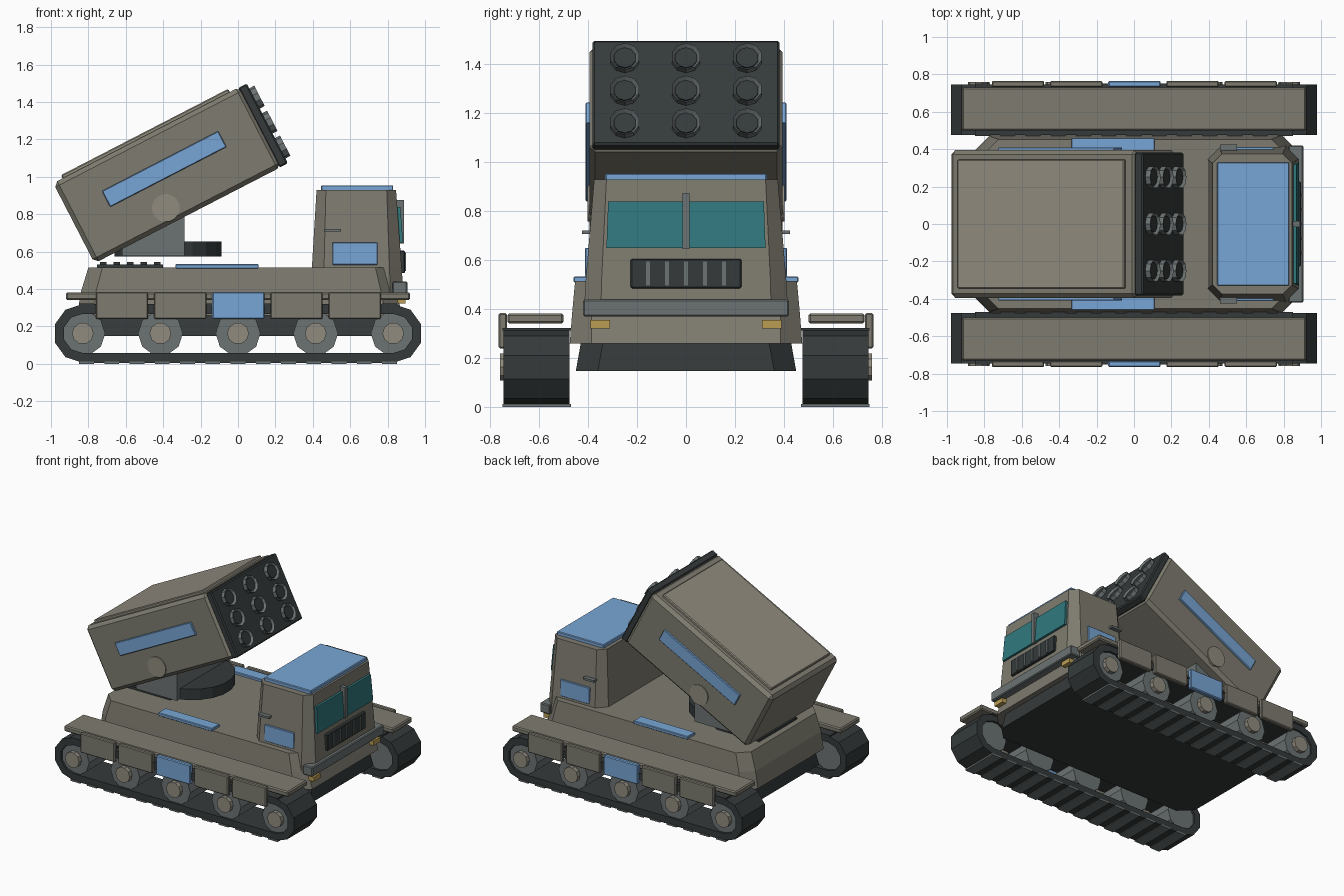
import bpy, bmesh
from math import pi, cos, sin, radians
from mathutils import Matrix, Vector

if "Cube" in bpy.data.objects:
    bpy.data.objects.remove(bpy.data.objects["Cube"])


def mat(name, rgb):
    m = bpy.data.materials.new(name)
    m.diffuse_color = (*rgb, 1)
    m.use_nodes = True
    m.node_tree.nodes["Principled BSDF"].inputs["Base Color"].default_value = m.diffuse_color
    return m


TAN = mat("tan_paint", (0.21, 0.20, 0.16))
LIGHT = mat("light_tan", (0.28, 0.26, 0.21))
DARK = mat("dark_rubber", (0.035, 0.042, 0.042))
GREY = mat("grey_metal", (0.15, 0.17, 0.17))
BLUE = mat("blue_paint", (0.19, 0.38, 0.67))
TEAL = mat("teal_glass", (0.03, 0.19, 0.21))
YELLOW = mat("yellow_lamp", (0.5, 0.34, 0.09))


def finish(bm, name, m, M=None, bevel=0.0):
    if bevel:
        bmesh.ops.bevel(bm, geom=bm.edges[:], offset=bevel, segments=1, affect='EDGES')
    if M:
        bm.transform(M)
    bmesh.ops.recalc_face_normals(bm, faces=bm.faces[:])
    me = bpy.data.meshes.new(name)
    bm.to_mesh(me)
    bm.free()
    me.materials.append(m)
    ob = bpy.data.objects.new(name, me)
    bpy.context.collection.objects.link(ob)
    return ob


def box(name, m, x, y, z, bevel=0.0, M=None):
    """Box from (min, max) pairs."""
    bm = bmesh.new()
    bmesh.ops.create_cube(bm, size=1)
    lo, hi = Vector((x[0], y[0], z[0])), Vector((x[1], y[1], z[1]))
    size, mid = hi - lo, (hi + lo) / 2
    for v in bm.verts:
        v.co = Vector([v.co[i] * size[i] + mid[i] for i in range(3)])
    return finish(bm, name, m, M, bevel)


def side(s, a, b):
    return tuple(sorted((s * a, s * b)))


def cyl(name, m, loc, r, depth, axis, n=10, M=None, r2=None):
    bm = bmesh.new()
    bmesh.ops.create_cone(bm, cap_ends=True, segments=n, radius1=r,
                          radius2=r if r2 is None else r2, depth=depth)
    rot = {'X': Matrix.Rotation(pi / 2, 4, 'Y'), 'Y': Matrix.Rotation(pi / 2, 4, 'X'),
           'Z': Matrix.Identity(4)}[axis]
    T = Matrix.Translation(loc) @ rot @ Matrix.Rotation(pi / n, 4, 'Z')
    return finish(bm, name, m, M @ T if M else T)


def loft(name, m, loops):
    """Skin equal-length vertex loops and cap both ends."""
    bm = bmesh.new()
    rows = [[bm.verts.new(p) for p in lp] for lp in loops]
    n = len(rows[0])
    for a, b in zip(rows, rows[1:]):
        for i in range(n):
            bm.faces.new((a[i], a[(i + 1) % n], b[(i + 1) % n], b[i]))
    bm.faces.new(rows[0])
    bm.faces.new(rows[-1])
    return finish(bm, name, m)


def octagon(z, x0, x1, hy, c):
    return [(x0 + c, -hy, z), (x1 - c, -hy, z), (x1, -hy + c, z), (x1, hy - c, z),
            (x1 - c, hy, z), (x0 + c, hy, z), (x0, hy - c, z), (x0, -hy + c, z)]


def belt(r, y):
    """Stadium-shaped track outline with faceted ends."""
    pts = []
    for cx, a0 in ((0.83, -90), (-0.83, 90)):
        for i in range(6):
            a = radians(a0 + 36 * i)
            pts.append((cx + r * cos(a), y, 0.163 + r * sin(a)))
    return pts


def track(name, m, y0, y1, ro, ri):
    """Hollow track belt."""
    bm = bmesh.new()
    rows = [[bm.verts.new(p) for p in belt(r, y)]
            for r, y in ((ro, y0), (ro, y1), (ri, y1), (ri, y0))]
    n = len(rows[0])
    for k in range(4):
        a, b = rows[k], rows[(k + 1) % 4]
        for i in range(n):
            bm.faces.new((a[i], a[(i + 1) % n], b[(i + 1) % n], b[i]))
    return finish(bm, name, m)


# Hull
loft("lower_hull", DARK, [octagon(0.148, -0.84, 0.86, 0.45, 0.09),
                          octagon(0.26, -0.82, 0.84, 0.43, 0.09)])
loft("upper_hull", TAN, [octagon(0.26, -0.86, 0.88, 0.475, 0.09),
                         octagon(0.385, -0.84, 0.845, 0.465, 0.08),
                         octagon(0.515, -0.80, 0.81, 0.453, 0.075)])

# Running gear on both sides
for s in (-1, 1):
    tag = "right" if s < 0 else "left"
    track(f"track_{tag}", DARK, s * 0.475, s * 0.745, 0.157, 0.105)
    for i in range(13):
        x = -0.81 + i * 0.135
        for z, end in ((0, "bottom"), (0.312, "top")):
            box(f"tread_pad_{end}_{tag}", GREY if z == 0 else DARK, (x - 0.04, x + 0.04),
                side(s, 0.47, 0.75), (z, z + 0.012))
    for x in (-0.83, -0.415, 0, 0.415, 0.83):
        cyl(f"road_wheel_{tag}", GREY, (x, s * 0.61, 0.163), 0.12, 0.24, 'Y')
        cyl(f"wheel_hub_{tag}", LIGHT, (x, s * 0.63, 0.163), 0.058, 0.26, 'Y')
    box(f"fender_{tag}", TAN, (-0.92, 0.92), side(s, 0.5, 0.73), (0.342, 0.382), 0.008)
    for i in range(5):
        x = -0.62 + 0.311 * i
        box(f"skirt_plate_{tag}", BLUE if i == 2 else TAN, (x - 0.14, x + 0.14),
            side(s, 0.732, 0.765), (0.24, 0.385), 0.006)
    box(f"deck_panel_{tag}", BLUE, (-0.335, 0.11), side(s, 0.37, 0.46), (0.51, 0.533), 0.004)

# Engine vent on the rear deck
box("engine_vent", DARK, (-0.755, -0.40), (-0.22, 0.22), (0.51, 0.532))
for i in range(5):
    x = -0.72 + i * 0.072
    box("vent_slat", DARK, (x - 0.017, x + 0.017), (-0.2, 0.2), (0.53, 0.545))

# Cab
loft("cab", TAN, [octagon(0.37, 0.39, 0.885, 0.418, 0.07),
                  octagon(0.515, 0.395, 0.875, 0.41, 0.065),
                  octagon(0.93, 0.42, 0.845, 0.375, 0.05)])
box("cab_roof_panel", BLUE, (0.445, 0.83), (-0.33, 0.33), (0.925, 0.955), 0.005)
loft("windscreen", TEAL, [[(0.84, -0.325, 0.65), (0.882, -0.325, 0.65),
                           (0.882, 0.325, 0.65), (0.84, 0.325, 0.65)],
                          [(0.83, -0.318, 0.84), (0.868, -0.318, 0.84),
                           (0.868, 0.318, 0.84), (0.83, 0.318, 0.84)]])
box("windscreen_post", GREY, (0.84, 0.888), (-0.015, 0.015), (0.645, 0.875))
box("grille", DARK, (0.85, 0.893), (-0.226, 0.226), (0.485, 0.605), 0.005)
for i in range(5):
    y = (i - 2) * 0.078
    box("grille_bar", GREY, (0.88, 0.899), (y - 0.008, y + 0.008), (0.497, 0.595))
box("bumper", GREY, (0.825, 0.905), (-0.42, 0.42), (0.37, 0.44), 0.006)
for s in (-1, 1):
    box("headlamp", YELLOW, (0.83, 0.895), side(s, 0.31, 0.39), (0.322, 0.355))
    box("door_panel", BLUE, (0.505, 0.745), side(s, 0.37, 0.412), (0.53, 0.65), 0.003)
    box("door_handle", GREY, (0.46, 0.55), side(s, 0.37, 0.424), (0.707, 0.722))

# Turntable and launcher mount
cyl("turntable", DARK, (-0.375, 0, 0.614), 0.29, 0.08, 'Z', 20)
loft("launcher_mount", GREY, [[(x, y, z) for x, z in
     ((-0.62, 0.576), (-0.285, 0.576), (-0.285, 0.80), (-0.5, 0.80), (-0.62, 0.66))]
     for y in (-0.31, 0.31)])

# Launcher pod, built level then tilted up
TILT = Matrix.Translation((-0.378, 0, 1.01)) @ Matrix.Rotation(radians(-27.3), 4, 'Y')
box("launcher_pod", TAN, (-0.562, 0.562), (-0.395, 0.395), (-0.241, 0.241), 0.024, TILT)
box("pod_top_plate", LIGHT, (-0.505, 0.5), (-0.345, 0.345), (0.23, 0.26), 0.006, TILT)
box("pod_face", DARK, (0.55, 0.602), (-0.382, 0.382), (-0.24, 0.24), 0.008, TILT)
for s in (-1, 1):
    box("pod_stripe", BLUE, (-0.35, 0.35), side(s, 0.38, 0.41), (-0.012, 0.084), 0.004, TILT)
    cyl("pivot_cap", LIGHT, (-0.088, s * 0.39, -0.153), 0.075, 0.024, 'Y', 16, TILT)

# Nine tube mouths
for j in (-1, 0, 1):
    for i in (-1, 0, 1):
        c = (i * 0.25, j * 0.15)
        ring = cyl("tube_rim", GREY, (0.612, *c), 0.061, 0.04, 'X', 10, TILT)
        bm = bmesh.new()
        bm.from_mesh(ring.data)
        d = TILT.to_3x3() @ Vector((1, 0, 0))
        face = max(bm.faces, key=lambda f: f.calc_center_median().dot(d))
        bmesh.ops.inset_region(bm, faces=[face], thickness=0.014)
        bmesh.ops.translate(bm, verts=face.verts[:], vec=-d * 0.02)
        bm.to_mesh(ring.data)
        bm.free()
        cyl("tube_mouth", DARK, (0.608, *c), 0.046, 0.024, 'X', 10, TILT)
